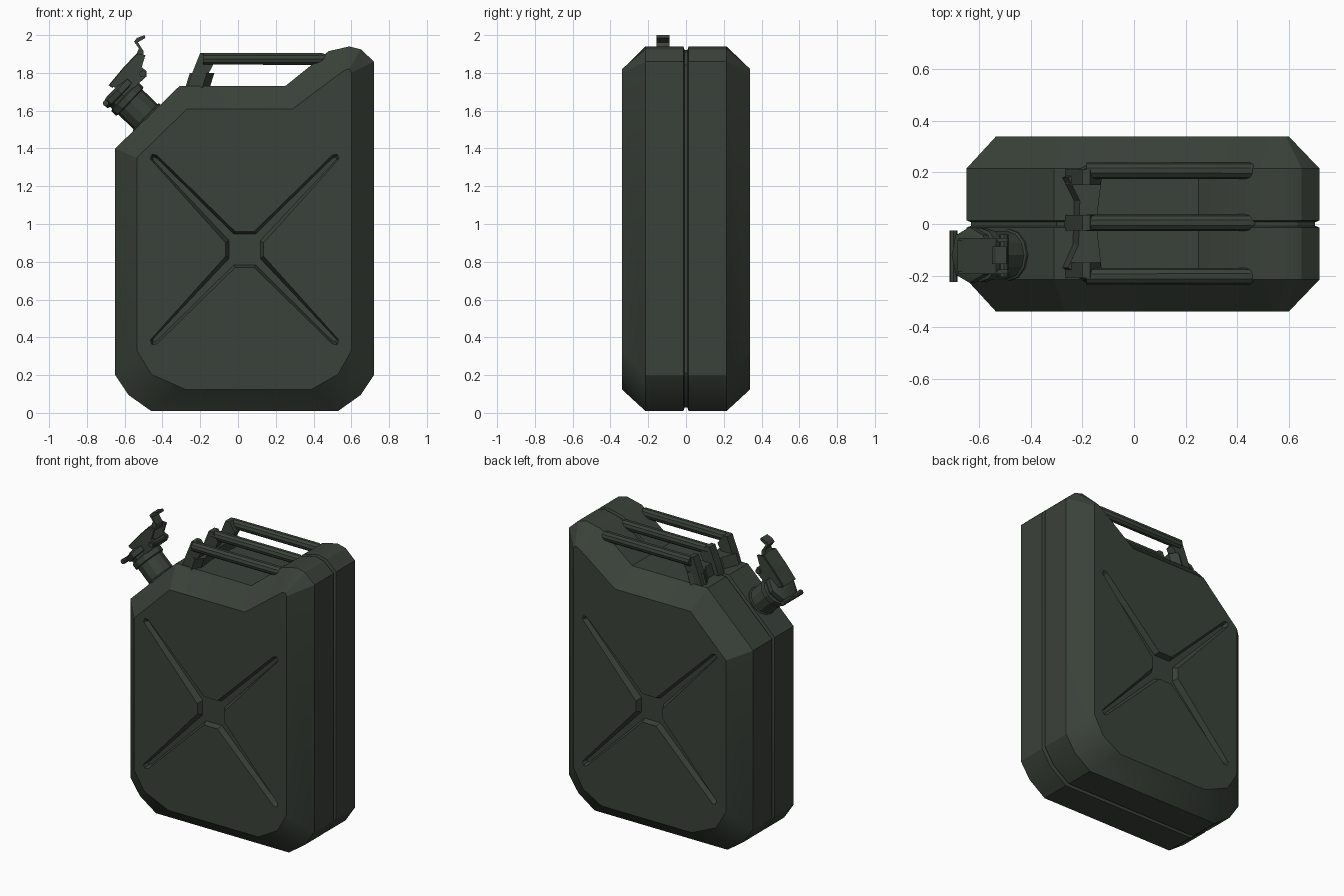
import bpy, bmesh, math
from mathutils import Vector

if "Cube" in bpy.data.objects:
    bpy.data.objects.remove(bpy.data.objects["Cube"])

paint = bpy.data.materials.new("dark olive paint")
paint.diffuse_color = (0.042, 0.054, 0.041, 1)
paint.use_nodes = True
paint.node_tree.nodes["Principled BSDF"].inputs["Base Color"].default_value = paint.diffuse_color


def finish(name, bm, smooth=True):
    bmesh.ops.recalc_face_normals(bm, faces=bm.faces)
    me = bpy.data.meshes.new(name)
    bm.to_mesh(me)
    bm.free()
    me.materials.append(paint)
    ob = bpy.data.objects.new(name, me)
    bpy.context.collection.objects.link(ob)
    bpy.ops.object.select_all(action='DESELECT')
    ob.select_set(True)
    bpy.context.view_layer.objects.active = ob
    if smooth:
        bpy.ops.object.shade_smooth_by_angle(angle=math.radians(28))
    return ob


def loft(name, rings, smooth=True):
    """Skin a list of rings of 3D points and cap both ends."""
    bm = bmesh.new()
    vs = [[bm.verts.new(p) for p in r] for r in rings]
    n = len(rings[0])
    for a, b in zip(vs, vs[1:]):
        for i in range(n):
            j = (i + 1) % n
            bm.faces.new((a[i], a[j], b[j], b[i]))
    bm.faces.new(vs[0])
    bm.faces.new(vs[-1])
    return finish(name, bm, smooth)


def slab(name, profile, y0, y1):
    return loft(name, [[(x, y, z) for x, z in profile] for y in (y0, y1)], False)


def turned(name, base, axis, stations, sides=12):
    """Round part along an axis; stations are (distance, radius)."""
    base, axis = Vector(base), Vector(axis).normalized()
    u = Vector((0, 1, 0)) if abs(axis.y) < 0.9 else Vector((1, 0, 0))
    v = axis.cross(u).normalized()
    return loft(name, [[base + axis * d + (u * math.cos(t) + v * math.sin(t)) * r
                        for t in (2 * math.pi * i / sides for i in range(sides))]
                       for d, r in stations])


# Body: two pressed shells meeting at a sunken centre seam
outer = [(-.65, 1.40), (-.31, 1.73), (.25, 1.73), (.48, 1.915), (.59, 1.94), (.65, 1.925),
         (.72, 1.86), (.72, .20), (.65, .095), (.53, .01), (-.46, .01), (-.58, .095), (-.65, .20)]
inner = [(-.535, 1.35), (-.27, 1.61), (.29, 1.61), (.51, 1.775), (.565, 1.815), (.59, 1.82),
         (.60, 1.80), (.60, .33), (.53, .205), (.39, .125), (-.28, .125), (-.46, .205), (-.535, .33)]
seam = [(.035 + (x - .035) * .975, .95 + (z - .95) * .98) for x, z in outer]
sections = [(-.34, inner), (-.215, outer), (-.014, outer), (-.007, seam),
            (.007, seam), (.014, outer), (.215, outer), (.34, inner)]
body = loft("can_body", [[(x, y, z) for x, z in p] for y, p in sections])

# Cross-shaped pressing cut into both broad faces
arm = [(.05, .095), (.465, .50), (.49, .505), (.50, .48), (.10, .035)]
star, floor = [], []
for sx, sz in ((1, 1), (1, -1), (-1, -1), (-1, 1)):
    pts = arm if sx * sz > 0 else arm[::-1]
    for a, b in pts:
        m = (a + b) / 2
        star.append((.035 + sx * a, .865 + sz * b))
        floor.append((.035 + sx * (m + (a - m) * .55) * .98, .865 + sz * (m + (b - m) * .55) * .98))
for side, s in (("front", -1), ("back", 1)):
    cutter = loft(side + "_cross_cutter",
                  [[(x, s * y, z) for x, z in p] for y, p in ((.36, star), (.34, star), (.305, floor))], False)
    cutter.hide_render = True
    cutter.hide_set(True)
    mod = body.modifiers.new(side + "_cross", 'BOOLEAN')
    mod.operation, mod.solver, mod.object = 'DIFFERENCE', 'EXACT', cutter
bpy.ops.object.select_all(action='DESELECT')
body.select_set(True)
bpy.context.view_layer.objects.active = body
for m in list(body.modifiers):
    if m.type == 'BOOLEAN':
        bpy.ops.object.modifier_move_to_index(modifier=m.name, index=0)
        bpy.ops.object.modifier_apply(modifier=m.name)
for c in [o for o in bpy.data.objects if "cutter" in o.name]:
    bpy.data.objects.remove(c)

# Three carrying bars, each with a sloped leg
for name, y in (("front", -.203), ("middle", .005), ("back", .207)):
    turned(name + "_handle_bar", (-.185, y, 1.874), (1, 0, 0),
           [(0, .032), (.63, .033), (.655, .022)], 10)
    yi = y * .88
    slab(name + "_handle_leg", [(-.27, 1.72), (-.25, 1.78), (-.20, 1.905), (-.17, 1.905),
                                (-.13, 1.845), (-.165, 1.78), (-.18, 1.72)], yi - .03, yi + .03)

# Scalloped bridge joining the legs
edge = [(-.18, -.225), (-.27, -.17), (-.23, -.08), (-.225, .09), (-.27, .18), (-.18, .225),
        (-.14, .18), (-.155, .06), (-.155, -.05), (-.14, -.18)]
loft("handle_bridge", [[(x + dx, y, z) for x, y in edge] for z, dx in ((1.72, -.01), (1.80, .015))], False)

# Pouring neck with collar and cap, square to the sloped shoulder
Y = -.12
ax = (-.72, 0, .69)
foot = (-.465, Y, 1.545)
turned("neck", foot, ax, [(-.03, .10), (.03, .10), (.035, .092), (.15, .092)])
turned("neck_collar", foot, ax, [(.145, .092), (.15, .105), (.185, .105), (.19, .092)])
turned("cap", foot, ax, [(.19, .092), (.205, .092), (.21, .108), (.24, .108), (.255, .075)], 8)

# Closing lever: hinge cheeks, clamp plate and thumb tab
cheek = [(-.68, 1.735), (-.61, 1.82), (-.535, 1.90), (-.49, 1.895), (-.51, 1.83),
         (-.485, 1.81), (-.485, 1.78), (-.53, 1.74), (-.58, 1.69)]
for name, y in (("front", -.185), ("back", -.062)):
    slab(name + "_lever_cheek", cheek, y - .008, y + .008)
slab("clamp_plate", [(-.685, 1.735), (-.61, 1.825), (-.535, 1.905), (-.52, 1.89),
                     (-.595, 1.805), (-.665, 1.72)], -.185, -.062)
slab("thumb_tab", [(-.545, 1.88), (-.525, 1.93), (-.55, 1.965), (-.535, 1.985), (-.495, 2.0),
                   (-.49, 1.985), (-.53, 1.962), (-.50, 1.915), (-.50, 1.88)], -.155, -.088)
turned("hinge_pin", (-.505, -.205, 1.795), (0, 1, 0), [(0, .018), (.165, .018)], 8)
turned("cap_pin", (-.70, -.225, 1.64), (0, 1, 0), [(0, .016), (.2, .016)], 8)
